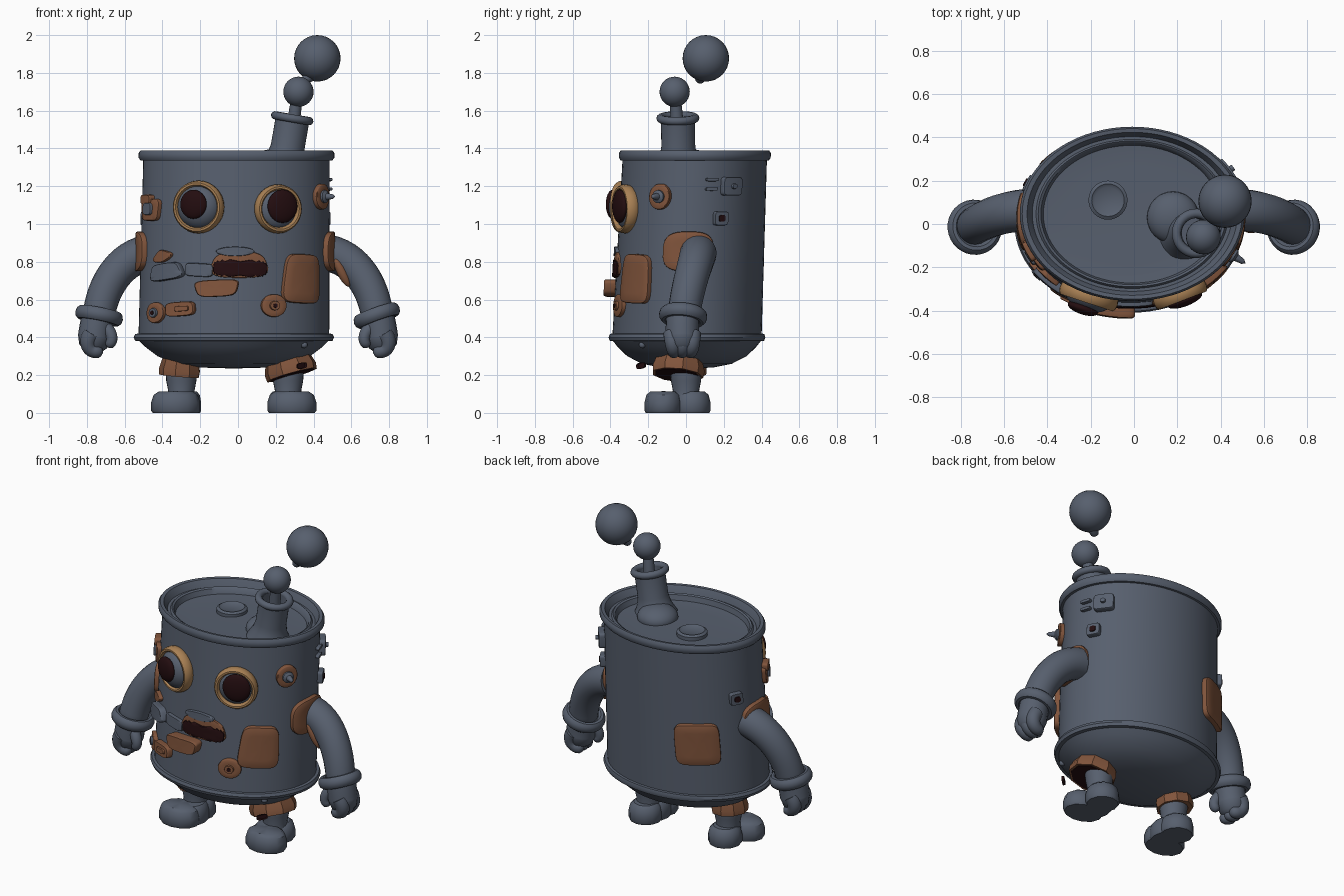
import bpy, bmesh, math
from mathutils import Vector
from mathutils.geometry import interpolate_bezier

if "Cube" in bpy.data.objects:
    bpy.data.objects.remove(bpy.data.objects["Cube"])

def material(name, rgb):
    m = bpy.data.materials.new(name)
    m.diffuse_color = (*rgb, 1)
    m.use_nodes = True
    m.node_tree.nodes["Principled BSDF"].inputs["Base Color"].default_value = m.diffuse_color
    return m

SLATE = material("slate metal", (0.095, 0.115, 0.155))
RUST = material("rust brown", (0.22, 0.09, 0.045))
TAN = material("tan brass", (0.40, 0.22, 0.09))
DARK = material("dark maroon", (0.017, 0.004, 0.005))

# ---------- helpers ----------
def skin(name, rings, mat, closed=False, sharp=38):
    """Join rings of points with quads into one object."""
    bm = bmesh.new()
    vs = [[bm.verts.new(p) for p in r] for r in rings]
    n = len(rings[0])
    for i in range(len(vs) if closed else len(vs) - 1):
        a, b = vs[i], vs[(i + 1) % len(vs)]
        for j in range(n):
            k = (j + 1) % n
            bm.faces.new((a[j], a[k], b[k], b[j]))
    bmesh.ops.remove_doubles(bm, verts=bm.verts, dist=1e-5)
    bmesh.ops.recalc_face_normals(bm, faces=bm.faces)
    for f in bm.faces:
        f.smooth = True
    for e in bm.edges:
        e.smooth = e.calc_face_angle(0) < math.radians(sharp)
    me = bpy.data.meshes.new(name)
    bm.to_mesh(me)
    bm.free()
    me.materials.append(mat)
    ob = bpy.data.objects.new(name, me)
    bpy.context.collection.objects.link(ob)
    return ob

def lathe(name, prof, loc, mat, axis=(0, 0, 1), sx=1, sy=1, seg=32, closed=False):
    q = Vector(axis).to_track_quat('Z', 'Y')
    rings = [[Vector(loc) + q @ Vector((r * sx * math.cos(2 * math.pi * j / seg),
              r * sy * math.sin(2 * math.pi * j / seg), z)) for j in range(seg)] for r, z in prof]
    return skin(name, rings, mat, closed)

def ball(name, loc, r, mat, axis=(0, 0, 1), depth=None, sx=1, sy=1):
    d = depth or r
    prof = [(r * math.sin(math.pi * i / 16), -d * math.cos(math.pi * i / 16)) for i in range(17)]
    return lathe(name, prof, loc, mat, axis, sx, sy)

def ring(name, loc, R, r, mat, axis=(0, 0, 1), depth=None):
    d = depth or r
    prof = [(R + r * math.cos(i * math.pi / 5), d * math.sin(i * math.pi / 5)) for i in range(10)]
    return lathe(name, prof, loc, mat, axis, closed=True)

def tube(name, ctrl, r0, r1, mat, seg=20):
    """Rounded tube along one Bezier curve."""
    n = 14
    pts = interpolate_bezier(*[Vector(c) for c in ctrl], n)
    rad = [r0 + (r1 - r0) * i / (n - 1) for i in range(n)]
    tan = (pts[-1] - pts[-2]).normalized()
    head = (pts[0] - pts[1]).normalized()
    end = pts[-1].copy()
    pts += [end + tan * r1 * .55, end + tan * r1 * .85, end + tan * r1]
    rad += [r1 * .84, r1 * .5, 0]
    pts = [pts[0] + head * .001] + pts
    rad = [0] + rad
    rings = []
    for i, p in enumerate(pts):
        t = pts[min(i + 1, len(pts) - 1)] - pts[max(i - 1, 0)]
        u = t.cross(Vector((0, 1, 0))).normalized()
        v = t.cross(u).normalized()
        rings.append([p + rad[i] * (u * math.cos(2 * math.pi * j / seg) + v * math.sin(2 * math.pi * j / seg))
                      for j in range(seg)])
    return skin(name, rings, mat, sharp=60)

# ---------- can surface: angle 0 is front, +90 is +x ----------
def can(z):
    t = min(max((z - .4) / .96, 0), 1)
    return -.022 + .014 * t, .005 + .042 * t, .505 - .012 * t, .395 - .013 * t

def surf(a, z, k=1.0):
    cx, cy, rx, ry = can(z)
    return Vector((cx + k * rx * math.sin(a), cy - k * ry * math.cos(a), z))

def normal(a, z):
    _, _, rx, ry = can(z)
    return Vector((math.sin(a) / rx, -math.cos(a) / ry, 0)).normalized()

def at_x(x, z):
    cx, _, rx, _ = can(z)
    return math.asin((x - cx) / rx)

def patch(name, a0, z0, hw, hh, t, mat, n=2.0, rot=0, taper=0, jag=0):
    """Plate curved onto the can, with a superellipse outline."""
    _, _, rx, ry = can(z0)
    ds = math.hypot(rx * math.cos(a0), ry * math.sin(a0))
    c, s = math.cos(math.radians(rot)), math.sin(math.radians(rot))
    rings, seg = [], 40
    for k, d in ((1, -.02), (1, t * .7), (.98, t * .9), (.93, t), (.6, t), (.3, t), (0, t)):
        row = []
        for j in range(seg):
            th = 2 * math.pi * j / seg
            ct, st = math.cos(th), math.sin(th)
            u = hw * k * math.copysign(abs(ct) ** (2 / n), ct)
            v = hh * k * math.copysign(abs(st) ** (2 / n), st)
            u *= 1 + taper * v / hh
            v *= 1 + jag * (1 if j % 2 else -1)
            a, z = a0 + (u * c - v * s) / ds, z0 + u * s + v * c
            row.append(surf(a, z) + normal(a, z) * d)
        rings.append(row)
    return skin(name, rings, mat)

# ---------- can body with rims, domed base and recessed lid ----------
profile = [(0, .235), (.35, .24), (.6, .26), (.8, .30), (.93, .35), (.99, .38),
           (1.035, .382), (1.05, .4), (1.035, .418), (1, .42), (1, .65), (1, 1), (1, 1.335),
           (1.03, 1.337), (1.052, 1.352), (1.052, 1.375), (1.03, 1.39), (.985, 1.388), (.955, 1.365),
           (.935, 1.345), (.9, 1.345), (.88, 1.357), (.855, 1.35), (.83, 1.318), (.6, 1.31), (0, 1.322)]
skin("can_body", [[surf(2 * math.pi * j / 72, z, k) for j in range(72)] for k, z in profile], SLATE)
lathe("lid_button", [(.09, .0), (.09, .022), (.075, .032), (.06, .022), (0, .024)], (-.12, .11, 1.315), SLATE)

# ---------- chimney pipe and puff balls ----------
axis = Vector((.17, -.01, 1))
ball("pipe_mound", (.18, .03, 1.32), .12, SLATE, depth=.075)
lathe("pipe", [(.13, -.03), (.1, .03), (.09, .08), (.09, .23), (.07, .235), (.07, .12), (0, .12)],
      (.25, -.04, 1.33), SLATE, axis)
ring("pipe_rim", (.287, -.043, 1.56), .092, .022, SLATE, axis)
tube("puff_stick", [(.285, -.043, 1.44), (.29, -.045, 1.5), (.3, -.05, 1.6), (.315, -.06, 1.68)], .037, .03, SLATE)
ball("small_puff", (.32, -.06, 1.70), .08, SLATE)
ball("large_puff", (.42, .105, 1.877), .123, SLATE)
tube("puff_tail", [(.40, .095, 1.82), (.39, .09, 1.8), (.375, .08, 1.78), (.365, .075, 1.77)], .05, .027, SLATE)

# ---------- eyes ----------
for side, x, z, R, bulge, pr, px in (("left", -.205, 1.09, .123, .085, .073, -.008),
                                     ("right", .208, 1.08, .113, .055, .084, .012)):
    a = at_x(x, z)
    nrm = normal(a, z)
    c = surf(a, z)
    ring(side + "_eye_rim", c + nrm * .012, R, .017, TAN, nrm, .035)
    ball(side + "_eyeball", c, R - .004, SLATE, nrm, bulge)
    ball(side + "_pupil", c + nrm * (bulge - .012) + Vector((px, 0, .014)), pr, DARK, nrm, .028, sy=1.05)

# ---------- mouth ----------
patch("brow_fold", at_x(-.015, .855), .855, .10, .025, .018, SLATE)
patch("upper_lip", at_x(.008, .785), .785, .147, .07, .014, RUST, 3, taper=-.15)
patch("mouth", at_x(.012, .765), .765, .142, .042, .02, DARK, 4, rot=-1, jag=.12)
patch("lower_lip", at_x(-.108, .66), .66, .108, .045, .06, RUST, 4, rot=3, taper=.12)
patch("cheek_bar", at_x(-.205, .757), .757, .075, .035, .02, SLATE, 5, rot=-3)
patch("cheek_block", at_x(-.37, .748), .748, .095, .045, .04, SLATE, 4, rot=8, taper=-.15)
patch("cheek_flake", at_x(-.395, .83), .83, .062, .032, .022, RUST, 1.6, rot=15, taper=-.4)

# ---------- rust plates, studs and boxes ----------
patch("front_plate", at_x(.335, .71), .71, .112, .13, .03, RUST, 5, rot=-3, taper=-.08)
patch("back_plate", math.radians(-143), .75, .13, .13, .03, RUST, 6, rot=2)
patch("chin_plate", at_x(-.30, .55), .55, .082, .038, .035, RUST, 4, rot=4)
patch("chin_plate_inset", at_x(-.285, .552), .552, .04, .014, .045, RUST, 4, rot=4)
for name, x, z, r, core in (("left_stud", -.43, .53, .055, SLATE), ("right_stud", .187, .568, .06, RUST)):
    a = at_x(x, z)
    patch(name, a, z, r * 1.15, r, .022, RUST)
    patch(name + "_cap", a, z, .027, .025, .034, core)
    patch(name + "_hole", a, z, .012, .012, .037, DARK)
a = at_x(-.455, 1.08)
patch("temple_plate", a, 1.075, .075, .058, .025, RUST, 5, taper=.1)
patch("temple_tab", a - .06, 1.13, .045, .025, .035, RUST, 4)
patch("temple_block", a, 1.08, .035, .032, .038, SLATE, 4)
a = math.radians(64)
patch("temple_disc", a, 1.145, .062, .068, .025, RUST)
lathe("temple_spike", [(.034, 0), (.034, .035), (.018, .045), (.012, .08), (0, .095)], surf(a, 1.145), SLATE, normal(a, 1.145))
a = math.radians(120)
patch("side_box", a, 1.2, .058, .05, .035, SLATE, 6)
patch("side_box_knob", a, 1.2, .014, .014, .05, SLATE)
for z in (1.185, 1.235):
    patch("side_clip", math.radians(104), z, .032, .009, .022, SLATE, 4)
for s in (-1, 1):
    a = math.radians(112) * s
    patch("bolt_box", a, 1.03, .038, .037, .03, SLATE, 6)
    patch("bolt_hole", a, 1.03, .018, .018, .036, DARK, 3)
ball("base_rivet", surf(at_x(.37, .36), .36, .95), .018, SLATE)

# ---------- arms, cuffs and hands ----------
for s, side in ((-1, "left"), (1, "right")):
    def P(x, y, z):
        return (s * x, y, z)
    patch(side + "_shoulder_plate", math.radians(88) * s, .855, .128, .105, .03, RUST, 3)
    tube(side + "_arm", [P(.48, .065, .845), P(.62, .06, .82), P(.71, .01, .68), P(.735, -.01, .53)], .098, .086, SLATE)
    ax = P(.2, -.1, -1) if s < 0 else P(.36, -.1, -1)
    ring(side + "_cuff", P(.735, -.015, .515), .102, .026, SLATE, ax, .036)
    tube(side + "_palm", [P(.735, -.015, .53), P(.75, -.02, .47), P(.755, -.02, .43), P(.76, -.02, .40)], .088, .088, SLATE)
    for y in (-.075, -.02, .035):
        tube(side + "_finger", [P(.775, y, .42), P(.81, y, .37), P(.79, y * .8, .33), P(.75, y * .8 - .005, .325)],
             .045, .036, SLATE, 14)
    tube(side + "_thumb", [P(.71, -.05, .46), P(.67, -.07, .43), P(.66, -.075, .39), P(.675, -.07, .37)], .035, .028, SLATE, 14)
ball("right_arm_rust_spot", (.55, -.015, .745), .026, RUST, (.5, .1, -1), .085)

# ---------- legs and feet ----------
for s, side, lx, fx in ((-1, "left", -.30, -.33), (1, "right", .265, .285)):
    lathe(side + "_leg", [(.075, 0), (.07, .04), (.08, .09), (.083, .14), (.075, .26)], (lx, 0, .08), SLATE, seg=24)
    foot = [(0, 0), (.93, 0), (1, .012), (1, .055), (.9, .095), (.7, .112), (0, .115)]
    lathe(side + "_heel", foot, (lx, .03, 0), SLATE, sx=.1, sy=.1, seg=12)
    lathe(side + "_toe", foot, (fx, -.12, 0), SLATE, sx=.13, sy=.1, seg=12)
    lathe(side + "_instep", foot, (lx - s * .03, -.05, 0), SLATE, sx=.075, sy=.1, seg=12)
lathe("left_leg_collar", [(.08, 0), (.108, 0), (.112, .03), (.095, .1), (.07, .1)],
      (-.31, 0, .195), RUST, (.08, -.05, 1), seg=9, closed=True)
lathe("right_leg_collar", [(.1, 0), (.138, -.005), (.142, .03), (.115, .11), (.08, .11)],
      (.285, -.045, .205), RUST, (-.28, .1, 1), seg=9, closed=True)
lathe("right_collar_gap", [(0, 0), (.122, 0), (.122, .02), (0, .02)], (.288, -.048, .199), DARK, (-.28, .1, 1), seg=9)
patch("right_collar_tear", at_x(.355, .25), .25, .035, .016, -.035, DARK, 3, rot=8)
